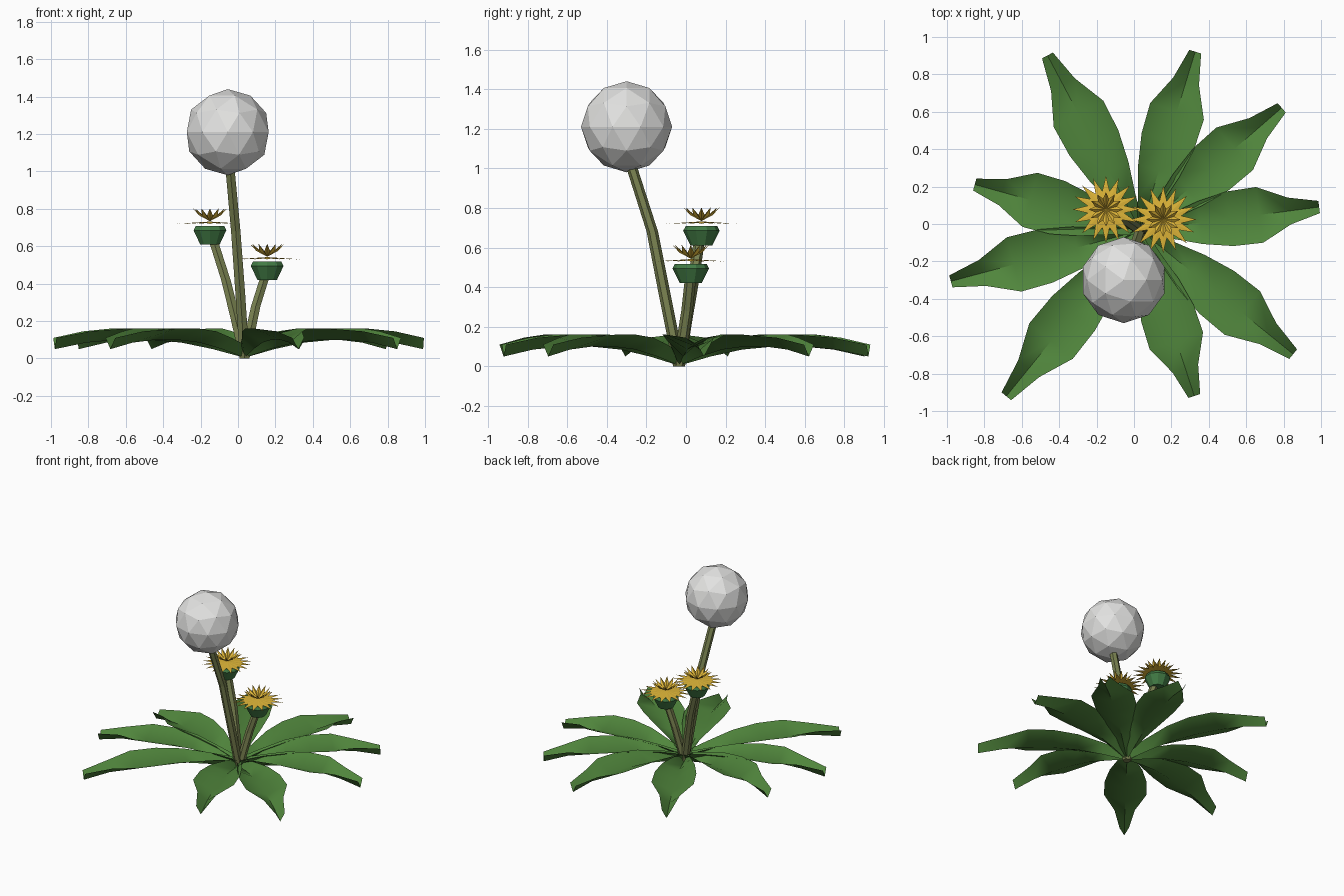
import bpy, bmesh, math
from mathutils import Vector

if "Cube" in bpy.data.objects:
    bpy.data.objects.remove(bpy.data.objects["Cube"])

BASE = Vector((0.035, -0.035, 0))


def material(name, rgb):
    m = bpy.data.materials.new(name)
    m.diffuse_color = (*rgb, 1)
    m.use_nodes = True
    m.node_tree.nodes["Principled BSDF"].inputs["Base Color"].default_value = m.diffuse_color
    return m


GREEN = material("leaf green", (0.08, 0.235, 0.045))
CALYX = material("calyx green", (0.055, 0.2, 0.06))
OLIVE = material("stem olive", (0.19, 0.22, 0.08))
YELLOW = material("petal yellow", (0.74, 0.47, 0.04))
WHITE = material("seed white", (0.76, 0.76, 0.75))


def finish(bm, name, mat, smooth=None):
    me = bpy.data.meshes.new(name)
    bm.to_mesh(me)
    bm.free()
    ob = bpy.data.objects.new(name, me)
    bpy.context.collection.objects.link(ob)
    me.materials.append(mat)
    if smooth:
        bpy.ops.object.select_all(action='DESELECT')
        ob.select_set(True)
        bpy.context.view_layer.objects.active = ob
        bpy.ops.object.shade_smooth_by_angle(angle=math.radians(smooth))
    return ob


def rings_mesh(name, mat, rings, n):
    """Closed tube through horizontal rings given as (centre, radius)."""
    bm = bmesh.new()
    loops = []
    for c, r in rings:
        loops.append([bm.verts.new(Vector(c) + Vector((r * math.cos(a), r * math.sin(a), 0)))
                      for a in (2 * math.pi * (i + 0.5) / n for i in range(n))])
    for a, b in zip(loops, loops[1:]):
        for i in range(n):
            j = (i + 1) % n
            bm.faces.new((a[i], a[j], b[j], b[i]))
    bm.faces.new(loops[0][::-1])
    bm.faces.new(loops[-1])
    finish(bm, name, mat)


def star(name, centre, n, hub_z, valley, tip):
    """Spiky petal ring: hub point, valleys and tips as (radius, height)."""
    bm = bmesh.new()
    hub = bm.verts.new(Vector(centre) + Vector((0, 0, hub_z)))
    vs = []
    for i in range(2 * n):
        r, z = tip if i % 2 == 0 else valley
        a = math.pi * i / n
        vs.append(bm.verts.new(Vector(centre) + Vector((r * math.cos(a), r * math.sin(a), z))))
    for i in range(2 * n):
        bm.faces.new((hub, vs[i], vs[(i + 1) % (2 * n)]))
    finish(bm, name, YELLOW)


# Leaf rosette: arched blades folded into a V along the midrib
HALF = [0.025, 0.065, 0.115, 0.147, 0.15, 0.072, 0.033]
RIB = [0.004, 0.05, 0.085, 0.10, 0.10, 0.085, 0.05]
LEAVES = [(118, 1.06), (73, 1.0), (41, 1.0), (7.5, 0.963), (-39, 1.05),
          (-72, 0.93), (-129, 1.14), (-165, 1.05), (164.5, 0.92)]
for k, (deg, length) in enumerate(LEAVES):
    a = math.radians(deg)
    d = Vector((math.cos(a), math.sin(a), 0))
    s = Vector((-d.y, d.x, 0))
    bm = bmesh.new()
    rows = []
    for i, (w, z) in enumerate(zip(HALF, RIB)):
        p = BASE + d * (length * i / 6) + Vector((0, 0, z))
        up = Vector((0, 0, 0.06))
        rows.append([bm.verts.new(q) for q in (p + s * w + up, p, p - s * w + up)])
    for r0, r1 in zip(rows, rows[1:]):
        for j in range(2):
            bm.faces.new((r0[j], r0[j + 1], r1[j + 1], r1[j]))
    finish(bm, f"leaf_{k + 1}", GREEN, 55)

# Stems
rings_mesh("seed_head_stem", OLIVE, [(BASE, 0.03), ((0.012, -0.105, 0.35), 0.03),
           ((-0.012, -0.17, 0.68), 0.029), ((-0.045, -0.285, 1.04), 0.028)], 6)
rings_mesh("tall_flower_stem", OLIVE, [(BASE, 0.03), ((-0.015, 0.0, 0.22), 0.03),
           ((-0.065, 0.035, 0.42), 0.029), ((-0.135, 0.068, 0.64), 0.028)], 6)
rings_mesh("short_flower_stem", OLIVE, [(BASE, 0.03), ((0.067, -0.015, 0.15), 0.03),
           ((0.095, 0.005, 0.28), 0.029), ((0.145, 0.022, 0.44), 0.028)], 6)

# Flowers: calyx cup, flat outer petals, raised inner petals
for name, x, y, z in (("tall", -0.15, 0.078, 0.61), ("short", 0.156, 0.024, 0.42)):
    rings_mesh(name + "_flower_calyx", CALYX, [((x, y, z), 0.055),
               ((x, y, z + 0.075), 0.092), ((x, y, z + 0.098), 0.08)], 10)
    star(name + "_flower_outer_petals", (x, y, z), 16, 0.122, (0.1, 0.114), (0.18, 0.11))
    star(name + "_flower_inner_petals", (x, y, z), 12, 0.124, (0.06, 0.155), (0.092, 0.193))

# Faceted seed head
bm = bmesh.new()
bmesh.ops.create_icosphere(bm, subdivisions=2, radius=0.23)
bmesh.ops.translate(bm, verts=bm.verts, vec=(-0.055, -0.3, 1.21))
finish(bm, "seed_head", WHITE)
